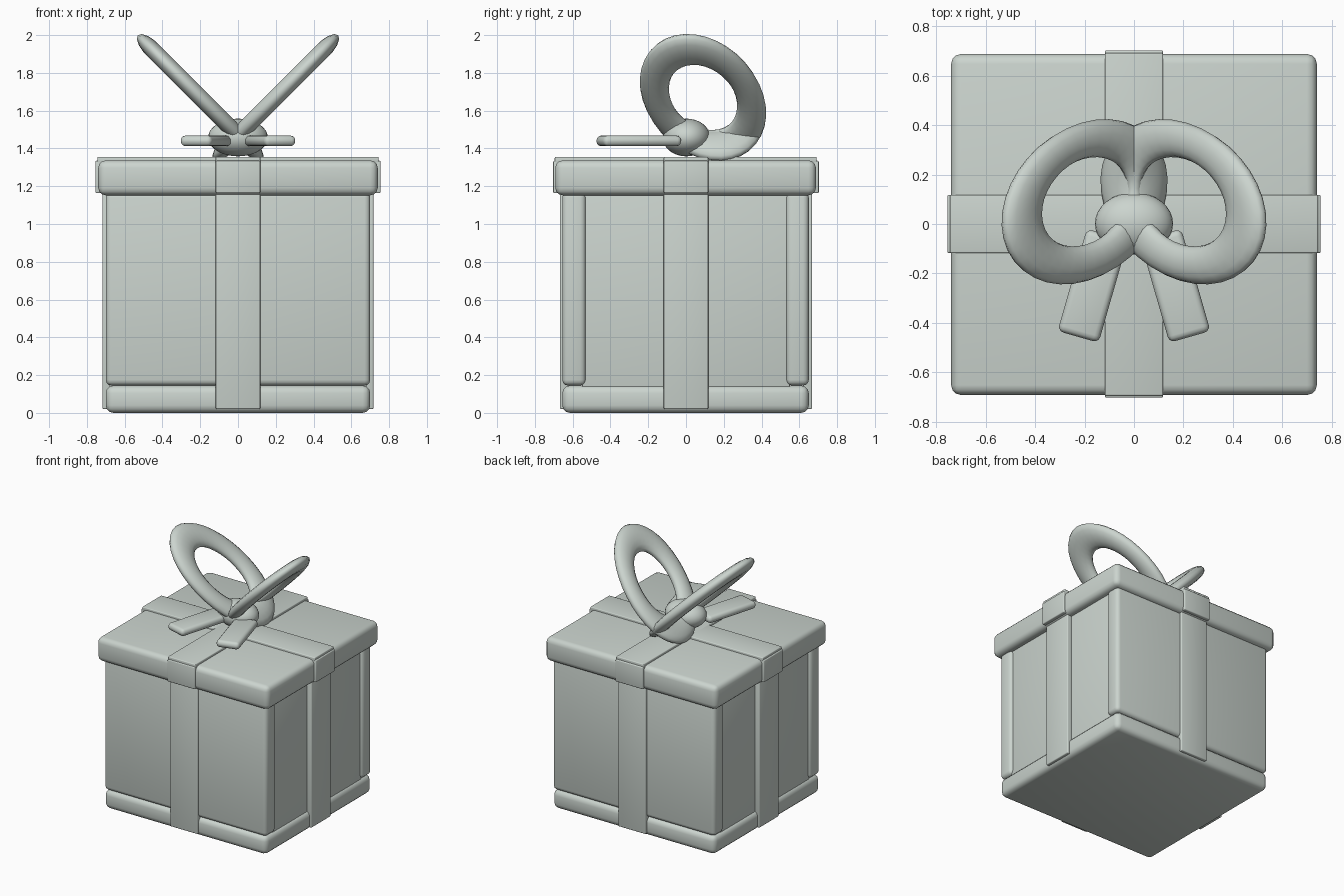
import bpy
import bmesh
from math import radians
from mathutils import Matrix, Vector

default = bpy.data.objects.get("Cube")
if default:
    bpy.data.objects.remove(default, do_unlink=True)

# Single colour for box and ribbon
COLOUR = (0.60, 0.66, 0.62, 1)
mat = bpy.data.materials.new("pale grey green")
mat.use_nodes = True
mat.diffuse_color = COLOUR
mat.node_tree.nodes["Principled BSDF"].inputs["Base Color"].default_value = COLOUR


def finish(obj, name, angle=50):
    obj.name = obj.data.name = name
    obj.data.materials.append(mat)
    bpy.ops.object.shade_smooth_by_angle(angle=radians(angle))
    return obj


def block(name, low, high, bevel, turn=0, segments=3):
    """Rounded box between two corners, turned about its own vertical axis."""
    low, high = Vector(low), Vector(high)
    bpy.ops.mesh.primitive_cube_add(size=1, location=(low + high) / 2)
    obj = bpy.context.object
    bm = bmesh.new()
    bm.from_mesh(obj.data)
    bmesh.ops.scale(bm, vec=high - low, verts=bm.verts)
    bmesh.ops.bevel(bm, geom=bm.edges[:], offset=bevel, segments=segments,
                    profile=0.5, affect='EDGES', clamp_overlap=True)
    bm.to_mesh(obj.data)
    bm.free()
    obj.rotation_euler.z = turn
    return finish(obj, name)


# Box: base, four wall panels, lid
block("box_base", (-0.70, -0.655, 0), (0.70, 0.65, 0.145), 0.04)
block("front_panel", (-0.70, -0.655, 0.145), (0.70, -0.53, 1.17), 0.03)
block("back_panel", (-0.70, 0.53, 0.145), (0.70, 0.65, 1.17), 0.03)
for side, s in (("left", 1), ("right", -1)):
    x0, x1 = sorted((s * 0.56, s * 0.68))
    block(side + "_panel", (x0, -0.55, 0.12), (x1, 0.55, 1.17), 0.005)
block("lid", (-0.74, -0.692, 1.152), (0.74, 0.688, 1.337), 0.04)

# Flat ribbon over the lid and down each side
W = 0.118
block("lid_ribbon_across", (-0.745, -W, 1.32), (0.745, W, 1.355), 0.006)
block("lid_ribbon_along", (-W, -0.695, 1.32), (W, 0.692, 1.356), 0.006)
for side, s in (("left", 1), ("right", -1)):
    for part, a, b, z0, z1 in (("lid", 0.72, 0.755, 1.163, 1.335),
                               ("body", 0.66, 0.717, 0.02, 1.16)):
        x0, x1 = sorted((s * a, s * b))
        block(f"{side}_{part}_ribbon", (x0, -W, z0), (x1, W, z1), 0.007)
for side, s in (("front", -1), ("back", 1)):
    for part, a, b, z0, z1 in (("lid", 0.67, 0.703, 1.163, 1.335),
                               ("body", 0.62, 0.668, 0.02, 1.16)):
        y0, y1 = sorted((s * a, s * b))
        block(f"{side}_{part}_ribbon", (-W, y0, z0), (W, y1, z1), 0.007)

# Bow knot
bpy.ops.mesh.primitive_uv_sphere_add(segments=32, ring_count=16, radius=1,
                                     location=(0, 0.002, 1.458))
knot = bpy.context.object
knot.data.transform(Matrix.Diagonal((0.158, 0.126, 0.1, 1)))
finish(knot, "bow_knot")

# Bow loops: flattened oval rings, leaning outwards and crossing under the knot
# Bow tails: rounded strips spreading to the front
for side, s in (("left", 1), ("right", -1)):
    bpy.ops.mesh.primitive_torus_add(major_segments=36, minor_segments=14,
                                     major_radius=0.77, minor_radius=0.23)
    loop = bpy.context.object
    shape = (Matrix.Translation((0.20, 0.09, 1.67))
             @ Matrix.Rotation(radians(-45), 4, 'Y')
             @ Matrix.Rotation(radians(-18.5), 4, 'Z')
             @ Matrix.Diagonal((0.481, 0.314, 0.19, 1)))
    loop.data.transform(Matrix.Diagonal((s, 1, 1, 1)) @ shape)
    if s < 0:
        loop.data.flip_normals()
    finish(loop, side + "_bow_loop", 80)

    block(side + "_bow_tail", (s * 0.167 - 0.0865, -0.465, 1.412),
          (s * 0.167 + 0.0865, -0.035, 1.468), 0.025, turn=s * radians(16))
